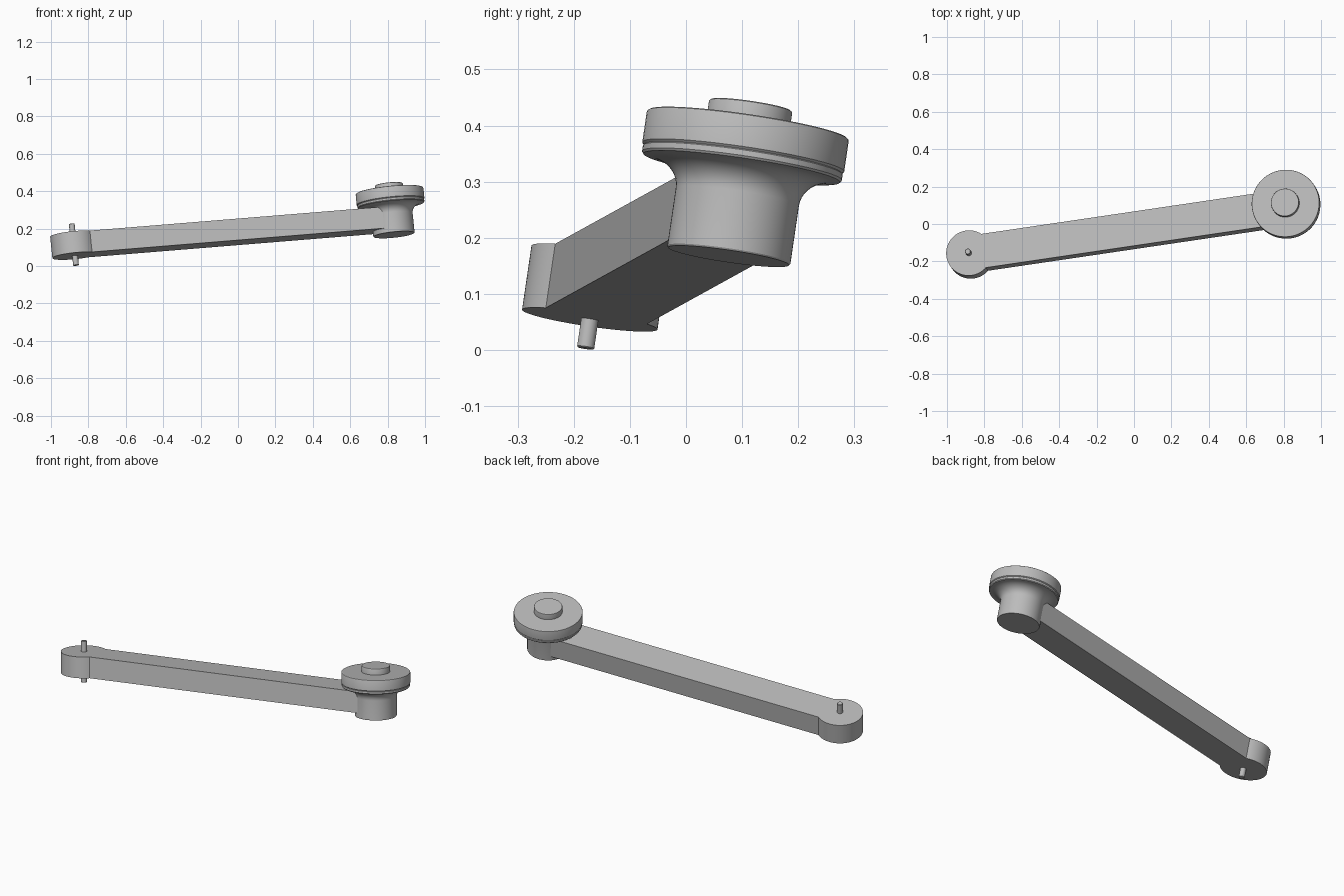
import bpy, bmesh, math
from mathutils import Matrix, Vector

cube = bpy.data.objects.get("Cube")
if cube:
    bpy.data.objects.remove(cube, do_unlink=True)

# One plain grey for every part
grey = bpy.data.materials.new("plain_grey")
grey.use_nodes = True
colour = (0.5, 0.5, 0.5, 1)
grey.diffuse_color = colour
grey.node_tree.nodes["Principled BSDF"].inputs["Base Color"].default_value = colour

# Tilted frame: the shared pivot axis and the direction along the arm
pin_base = Vector((-0.866, -0.179, 0.003))
hub_base = Vector((0.834, 0.076, 0.167))
axis = Vector((-0.103, 0.147, 1)).normalized()
span = hub_base - pin_base
along = (span - axis * span.dot(axis)).normalized()
across = axis.cross(along)
length = span.dot(along)


def frame(origin):
    m = Matrix((along, across, axis)).transposed().to_4x4()
    m.translation = origin
    return m


def finish(name, bm, origin):
    bmesh.ops.recalc_face_normals(bm, faces=bm.faces)
    for f in bm.faces:
        f.smooth = True
    mesh = bpy.data.meshes.new(name)
    bm.to_mesh(mesh)
    bm.free()
    mesh.set_sharp_from_angle(angle=math.radians(30))
    mesh.materials.append(grey)
    ob = bpy.data.objects.new(name, mesh)
    ob.matrix_world = frame(origin)
    bpy.context.collection.objects.link(ob)
    return ob


def lathe(name, profile, origin, steps=72):
    """Spin (radius, height) points about the pivot axis."""
    bm = bmesh.new()
    verts = [bm.verts.new((r, 0, h)) for r, h in profile]
    edges = [bm.edges.new(pair) for pair in zip(verts, verts[1:])]
    bmesh.ops.spin(bm, geom=verts + edges, cent=(0, 0, 0), axis=(0, 0, 1),
                   angle=2 * math.pi, steps=steps)
    bmesh.ops.remove_doubles(bm, verts=bm.verts, dist=0.0001)
    return finish(name, bm, origin)


# Arm with a round boss at its lower end, extruded from one outline
boss_r, half, thick, lift = 0.122, 0.092, 0.116, 0.052
start = math.asin(half / boss_r)
steps = 48
outline = [(length, -half), (length, half)]
for i in range(steps + 1):
    a = start + (2 * math.pi - 2 * start) * i / steps
    outline.append((boss_r * math.cos(a), boss_r * math.sin(a)))
bm = bmesh.new()
face = bm.faces.new([bm.verts.new((x, y, 0)) for x, y in outline])
top = bmesh.ops.extrude_face_region(bm, geom=[face])["geom"]
bmesh.ops.translate(bm, vec=(0, 0, thick),
                    verts=[v for v in top if isinstance(v, bmesh.types.BMVert)])
finish("arm", bm, pin_base + axis * lift)

# Pin through the boss
lathe("pivot_pin", [(0, 0), (0.0135, 0), (0.0155, 0.002), (0.0155, 0.224),
                    (0.0135, 0.226), (0, 0.226)], pin_base, 24)

# Hub with a concave flare up to a thin lip
flare = [(0.111 + 0.06 * (1 - math.cos(t)), 0.108 + 0.051 * math.sin(t))
         for t in (math.pi / 2 * i / 10 for i in range(11))]
lathe("hub", [(0, 0), (0.109, 0), (0.111, 0.003)] + flare +
      [(0.177, 0.16), (0.18, 0.164), (0.18, 0.174), (0.178, 0.176), (0, 0.176)],
      hub_base)

# Disc on top of the hub
lathe("disc", [(0, 0.176), (0.178, 0.176), (0.182, 0.18), (0.182, 0.234),
               (0.181, 0.237), (0.178, 0.239), (0, 0.239)], hub_base)

# Raised button in the middle of the disc
lathe("button", [(0, 0.236), (0.075, 0.236), (0.075, 0.269), (0.074, 0.272),
                 (0.071, 0.274), (0, 0.274)], hub_base)
